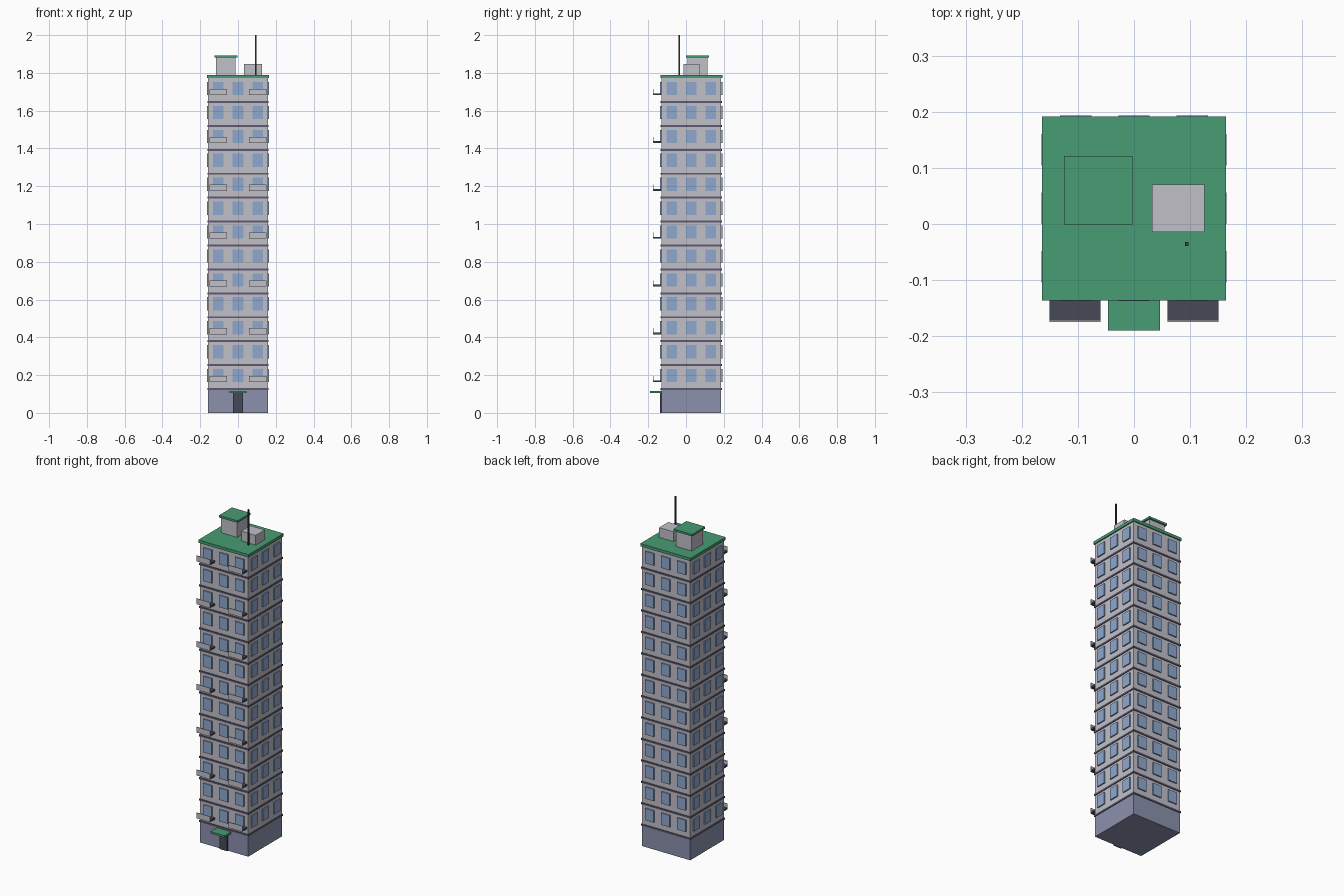
import bpy, bmesh
from mathutils import Matrix, Vector

cube = bpy.data.objects.get("Cube")
if cube:
    bpy.data.objects.remove(cube, do_unlink=True)


def material(name, r, g, b):
    """Flat colour given as 0-255 display values, stored linear."""
    lin = [((c / 255 + 0.055) / 1.055) ** 2.4 for c in (r, g, b)]
    m = bpy.data.materials.new(name)
    m.use_nodes = True
    m.diffuse_color = (*lin, 1)
    m.node_tree.nodes["Principled BSDF"].inputs["Base Color"].default_value = (*lin, 1)
    return m


wall = material("pale grey wall", 194, 192, 201)
base = material("lavender base", 140, 145, 173)
green = material("green roofing", 71, 156, 115)
glass = material("blue glass", 143, 169, 207)
trim = material("dusky floor band", 92, 90, 112)
dark = material("dark slate", 70, 73, 87)
metal = material("mast metal", 58, 60, 66)


def boxes(name, mat, parts):
    """One object made of boxes, each given as (centre, size)."""
    bm = bmesh.new()
    for centre, size in parts:
        bmesh.ops.create_cube(bm, size=1, matrix=Matrix.Translation(centre)
                              @ Matrix.Diagonal((*size, 1)))
    mesh = bpy.data.meshes.new(name)
    bm.to_mesh(mesh)
    bm.free()
    mesh.materials.append(mat)
    obj = bpy.data.objects.new(name, mesh)
    bpy.context.collection.objects.link(obj)
    return obj


def block(x, y, z0, z1, wx, wy):
    """Centre and size of a box standing from z0 to z1."""
    return (x, y, (z0 + z1) / 2), (wx, wy, z1 - z0)


FLOORS = 13
H = 0.1266            # storey height
CY = 0.028            # tower centre in y
HALF = 0.158          # tower half width
FRONT = CY - HALF
TOP = H * (FLOORS + 1)
ROOF = TOP + 0.017
levels = [H * (i + 1) for i in range(FLOORS)]

# Tower and ground storey
boxes("ground_storey", base, [block(0, CY, 0, H, 2 * HALF, 2 * HALF)])
boxes("tower_walls", wall, [block(0, CY, H, TOP, 2 * HALF, 2 * HALF)])
boxes("floor_bands", trim,
      [block(0, CY, z - 0.005, z + 0.005, 0.324, 0.324) for z in levels])

# Windows: three per storey on each of the four sides
SPACING, WIDTH, HEIGHT, DEPTH = 0.104, 0.056, 0.07, 0.014
for side, (nx, ny) in {"front": (0, -1), "back": (0, 1),
                       "left": (1, 0), "right": (-1, 0)}.items():
    n, along = Vector((nx, ny, 0)), Vector((abs(ny), abs(nx), 0))
    size = along * WIDTH + Vector((abs(nx), abs(ny), 0)) * DEPTH
    size.z = HEIGHT
    boxes(side + "_windows", glass,
          [(Vector((0, CY, z + 0.071)) + n * HALF + along * SPACING * k, size)
           for z in levels for k in (-1, 0, 1)])

# Balconies on every second storey: a dark floor and a pale front panel
spots = [(s * 0.105, z + 0.036) for z in levels[::2] for s in (-1, 1)]
boxes("balcony_floors", dark,
      [block(x, FRONT - 0.021, z, z + 0.01, 0.091, 0.042) for x, z in spots])
boxes("balcony_panels", wall,
      [block(x, FRONT - 0.043, z, z + 0.033, 0.091, 0.004) for x, z in spots])

# Entrance
boxes("door", dark, [block(0, FRONT, 0, 0.105, 0.052, 0.016)])
boxes("door_canopy", green, [block(0, FRONT - 0.03, 0.105, 0.117, 0.092, 0.06)])

# Roof and what stands on it
boxes("roof", green, [block(0, CY, TOP, ROOF, 0.328, 0.328)])
boxes("stair_house", wall, [block(-0.064, 0.0605, ROOF, 1.881, 0.104, 0.104)])
boxes("stair_house_roof", green, [block(-0.064, 0.0605, 1.881, 1.893, 0.122, 0.122)])
boxes("plant_box", wall, [block(0.079, 0.028, ROOF, 1.847, 0.094, 0.085)])
boxes("mast", metal, [block(0.094, -0.036, ROOF, 2.0, 0.007, 0.007)])
